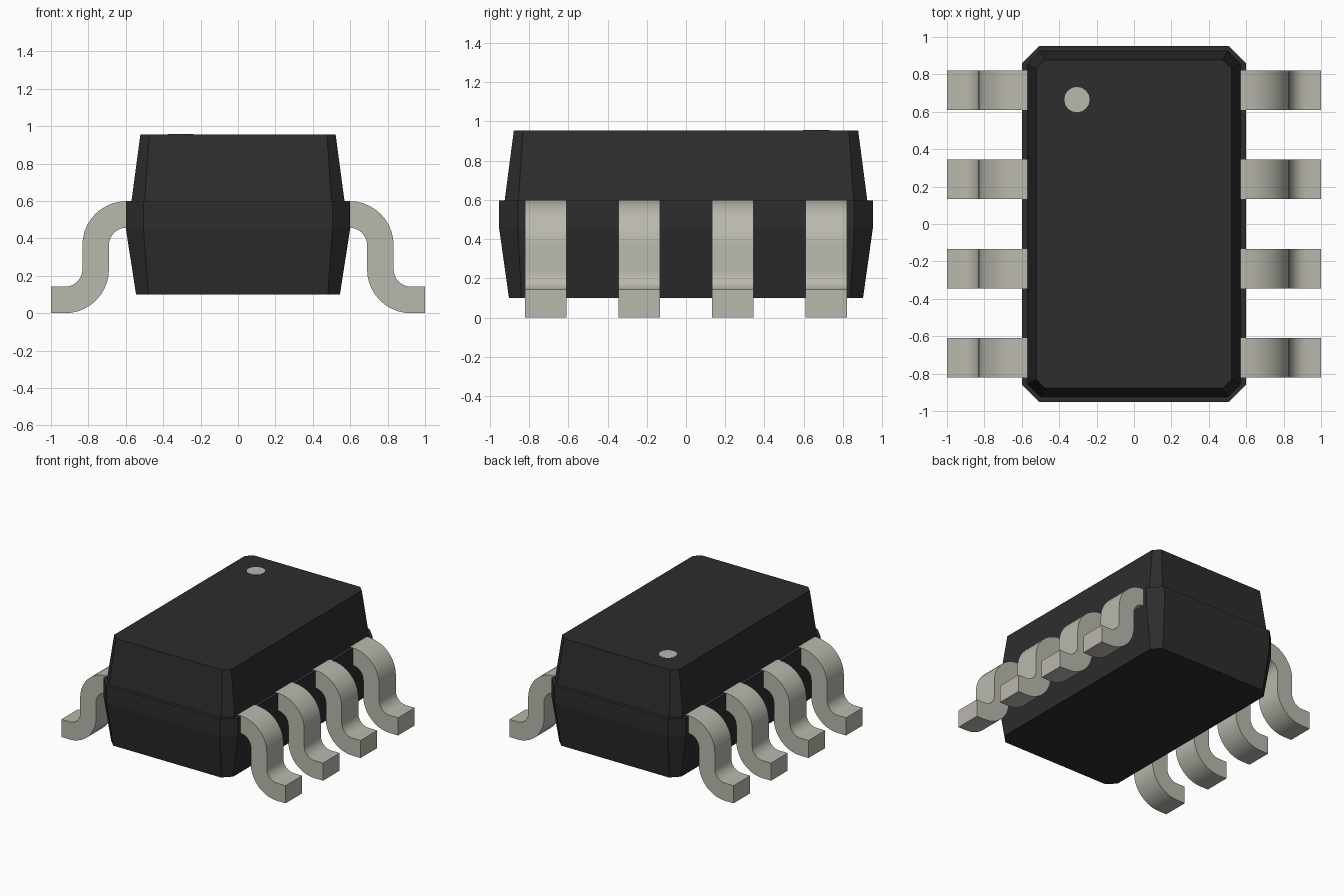
import bpy, bmesh, math

cube = bpy.data.objects.get("Cube")
if cube:
    bpy.data.objects.remove(cube, do_unlink=True)


def make_material(name, rgb):
    mat = bpy.data.materials.new(name)
    mat.use_nodes = True
    mat.diffuse_color = (*rgb, 1)
    mat.node_tree.nodes["Principled BSDF"].inputs["Base Color"].default_value = (*rgb, 1)
    return mat


BLACK = make_material("black plastic", (0.026, 0.026, 0.026))
METAL = make_material("tinned metal", (0.49, 0.48, 0.42))


def loft(name, rings, mat):
    """Skin a stack of equal-length point rings and cap both ends."""
    bm = bmesh.new()
    loops = [[bm.verts.new(p) for p in ring] for ring in rings]
    n = len(loops[0])
    for a, b in zip(loops, loops[1:]):
        for i in range(n):
            j = (i + 1) % n
            bm.faces.new((a[i], a[j], b[j], b[i]))
    bm.faces.new(loops[0][::-1])
    bm.faces.new(loops[-1])
    bmesh.ops.recalc_face_normals(bm, faces=bm.faces)
    mesh = bpy.data.meshes.new(name)
    bm.to_mesh(mesh)
    bm.free()
    mesh.materials.append(mat)
    obj = bpy.data.objects.new(name, mesh)
    bpy.context.collection.objects.link(obj)
    return obj


def chamfered_ring(hx, hy, c, z):
    """Rectangle with cut corners at height z."""
    return [(hx, -hy + c, z), (hx, hy - c, z), (hx - c, hy, z), (-hx + c, hy, z),
            (-hx, hy - c, z), (-hx, -hy + c, z), (-hx + c, -hy, z), (hx - c, -hy, z)]


# Package body: tapered underside, straight band, small ledge, tapered top
BODY_TOP = 0.955
loft("package_body", [
    chamfered_ring(0.545, 0.903, 0.065, 0.10),
    chamfered_ring(0.60, 0.953, 0.095, 0.455),
    chamfered_ring(0.60, 0.953, 0.095, 0.596),
    chamfered_ring(0.57, 0.925, 0.07, 0.596),
    chamfered_ring(0.522, 0.878, 0.047, BODY_TOP),
], BLACK)


# Orientation dot on the top face
def circle(z, r=0.068, n=16):
    return [(-0.305 + r * math.cos(2 * math.pi * i / n),
             0.665 + r * math.sin(2 * math.pi * i / n), z) for i in range(n)]


loft("pin_one_dot", [circle(BODY_TOP - 0.003), circle(BODY_TOP + 0.002)], METAL)


# Gull-wing legs: side profile in x and z, swept across the width
def arc(cx, cz, r, start, end, steps=10):
    return [(cx + r * math.cos(math.radians(start + (end - start) * i / steps)),
             cz + r * math.sin(math.radians(start + (end - start) * i / steps)))
            for i in range(steps + 1)]


THICK, R_IN = 0.142, 0.093
R_OUT = THICK + R_IN
SHOULDER = (0.832 - R_OUT, 0.599 - R_OUT)
ANKLE = (0.69 + R_OUT, R_OUT)
profile = ([(0.56, 0.599)]
           + arc(*SHOULDER, R_OUT, 90, 0)
           + arc(*ANKLE, R_IN, 180, 270)
           + [(1.0, THICK), (1.0, 0.0)]
           + arc(*ANKLE, R_OUT, 270, 180)
           + arc(*SHOULDER, R_IN, 0, 90)
           + [(0.56, 0.599 - THICK)])

HALF_WIDTH = 0.106
for side, sx in (("left", 1), ("right", -1)):
    for i, y in enumerate((-0.716, -0.239, 0.239, 0.716)):
        leg = loft(f"{side}_leg_{i + 1}",
                   [[(sx * x, y + w, z) for x, z in profile]
                    for w in (-HALF_WIDTH, HALF_WIDTH)], METAL)
        bpy.ops.object.select_all(action='DESELECT')
        leg.select_set(True)
        bpy.context.view_layer.objects.active = leg
        bpy.ops.object.shade_smooth_by_angle(angle=math.radians(30))
